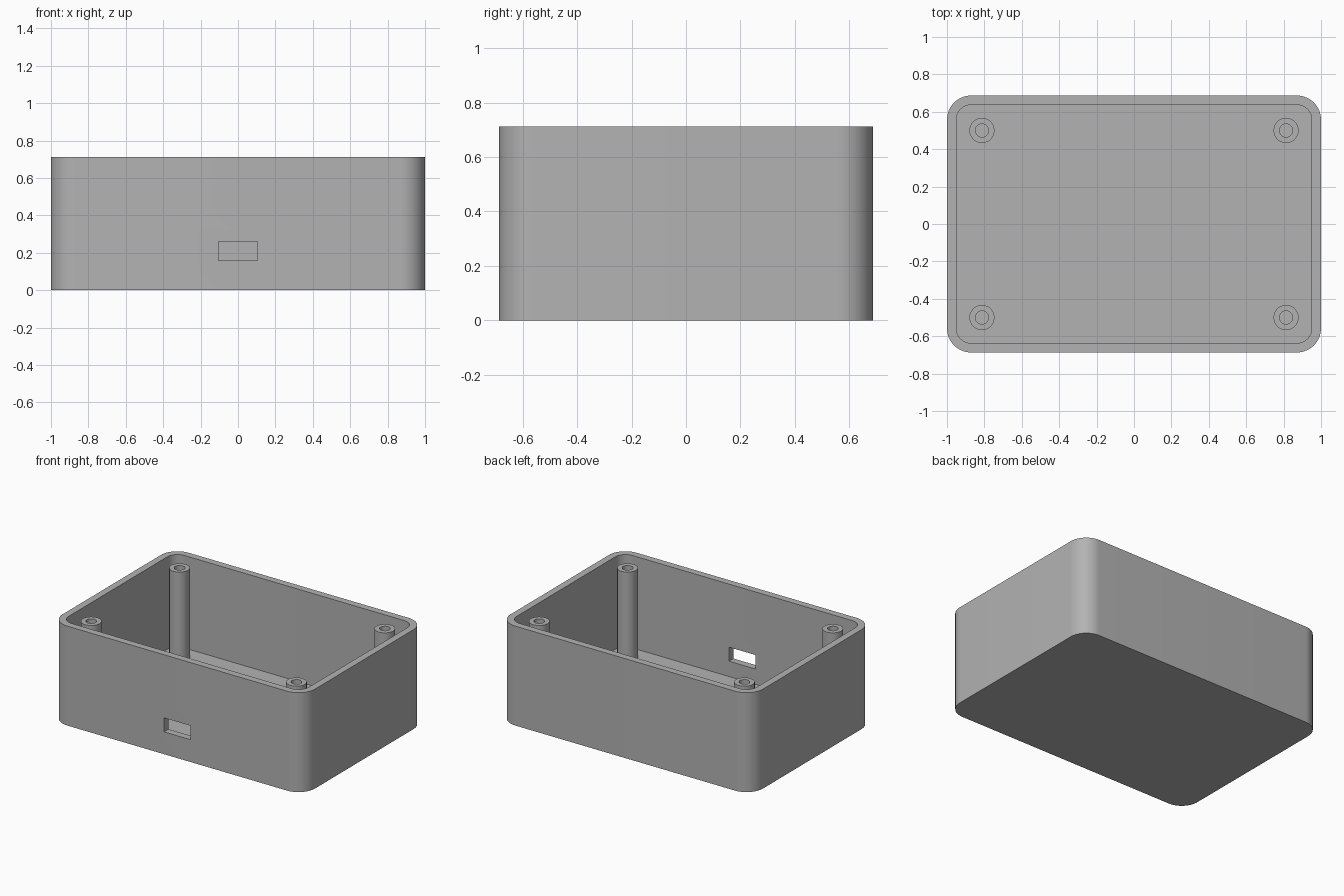
import bpy, bmesh, math

HALF_X, HALF_Y, HEIGHT = 1.0, 0.687, 0.712
WALL, FLOOR, RADIUS = 0.05, 0.05, 0.13
POST_TOP = 0.692

old = bpy.data.objects.get("Cube")
if old:
    bpy.data.objects.remove(old, do_unlink=True)

grey = bpy.data.materials.new("matte grey")
grey.use_nodes = True
colour = (0.45, 0.45, 0.45, 1)
grey.diffuse_color = colour
grey.node_tree.nodes["Principled BSDF"].inputs["Base Color"].default_value = colour


def rounded_outline(inset, steps=16):
    """Rounded rectangle outline, anticlockwise."""
    r = RADIUS - inset
    cx, cy = HALF_X - RADIUS, HALF_Y - RADIUS
    points = []
    for q, (sx, sy) in enumerate([(1, 1), (-1, 1), (-1, -1), (1, -1)]):
        for i in range(steps + 1):
            a = (q + i / steps) * math.pi / 2
            points.append((sx * cx + r * math.cos(a), sy * cy + r * math.sin(a)))
    return points


def circle(x, y, r, sides=48):
    return [(x + r * math.cos(2 * math.pi * i / sides),
             y + r * math.sin(2 * math.pi * i / sides)) for i in range(sides)]


def loft(name, rings, cap_first=False, cap_last=False):
    """Bridge a series of (outline, height) rings into one surface."""
    bm = bmesh.new()
    loops = [[bm.verts.new((x, y, z)) for x, y in outline] for outline, z in rings]
    for low, high in zip(loops, loops[1:]):
        n = len(low)
        for i in range(n):
            j = (i + 1) % n
            bm.faces.new((low[i], low[j], high[j], high[i]))
    if cap_first:
        bm.faces.new(loops[0][::-1])
    if cap_last:
        bm.faces.new(loops[-1])
    bm.normal_update()
    mesh = bpy.data.meshes.new(name)
    bm.to_mesh(mesh)
    bm.free()
    mesh.materials.append(grey)
    obj = bpy.data.objects.new(name, mesh)
    bpy.context.collection.objects.link(obj)
    return obj


def smooth(obj):
    bpy.ops.object.select_all(action='DESELECT')
    obj.select_set(True)
    bpy.context.view_layer.objects.active = obj
    bpy.ops.object.shade_smooth_by_angle(angle=math.radians(30))


# Open tray: outer wall, rim, inner wall and floor
outer, inner = rounded_outline(0), rounded_outline(WALL)
tray = loft("enclosure_tray",
            [(outer, 0), (outer, HEIGHT), (inner, HEIGHT), (inner, FLOOR)],
            cap_first=True, cap_last=True)

# Port opening through the front wall
bpy.ops.mesh.primitive_cube_add(size=1, location=(0, -HALF_Y + WALL / 2, 0.21))
cutter = bpy.context.object
cutter.name = "port_cutter"
cutter.scale = (0.21, WALL * 3, 0.1)
cutter.hide_render = True
cutter.display_type = 'WIRE'
cut = tray.modifiers.new("port opening", 'BOOLEAN')
cut.operation = 'DIFFERENCE'
cut.solver = 'EXACT'
cut.object = cutter
bpy.context.view_layer.objects.active = tray
bpy.ops.object.modifier_apply(modifier=cut.name)
bpy.data.objects.remove(cutter, do_unlink=True)
smooth(tray)

# Hollow screw posts in the corners
for side, sx in (("left", 1), ("right", -1)):
    for end, sy in (("front", -1), ("back", 1)):
        x, y = sx * 0.813, sy * 0.5
        shell, bore = circle(x, y, 0.067), circle(x, y, 0.035)
        post = loft(f"{end}_{side}_screw_post",
                    [(shell, FLOOR), (shell, POST_TOP), (bore, POST_TOP), (bore, FLOOR)])
        smooth(post)
